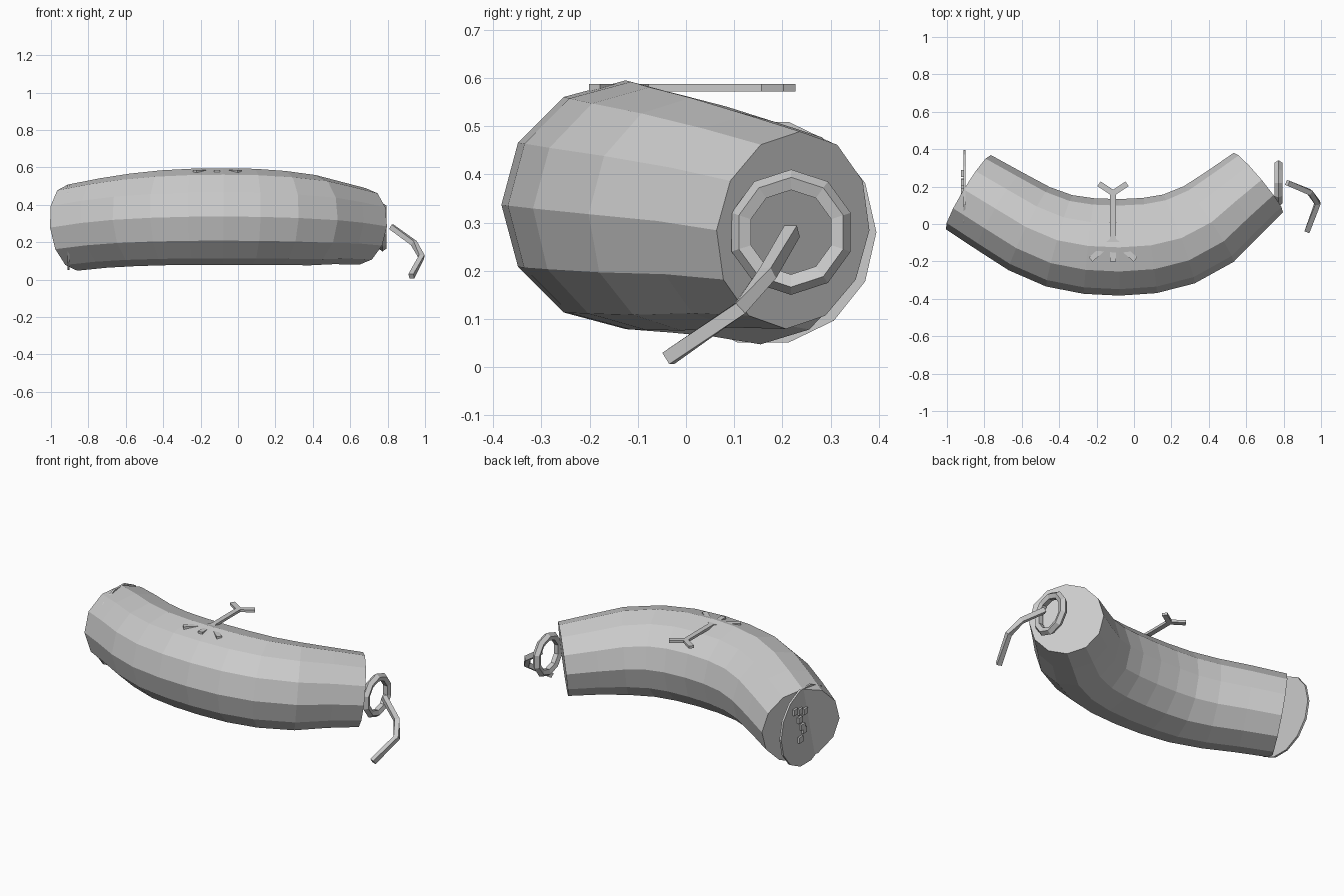
import bpy, bmesh, math
from mathutils import Vector, Matrix

cube = bpy.data.objects.get("Cube")
if cube:
    bpy.data.objects.remove(cube, do_unlink=True)

grey = bpy.data.materials.new("plain_grey")
grey.use_nodes = True
COLOUR = (0.6, 0.6, 0.6, 1)
grey.diffuse_color = COLOUR
grey.node_tree.nodes["Principled BSDF"].inputs["Base Color"].default_value = COLOUR


def finish(name, bm):
    """Turn a bmesh into a flat-shaded grey object."""
    bmesh.ops.recalc_face_normals(bm, faces=bm.faces)
    mesh = bpy.data.meshes.new(name)
    bm.to_mesh(mesh)
    bm.free()
    mesh.materials.append(grey)
    obj = bpy.data.objects.new(name, mesh)
    bpy.context.collection.objects.link(obj)
    return obj


def bridge(bm, a, b):
    n = len(a)
    for i in range(n):
        bm.faces.new((a[i], a[(i + 1) % n], b[(i + 1) % n], b[i]))


def sweep(name, path, radii, sides, turn=0.0):
    """Capped tube of rings set square to a path."""
    bm = bmesh.new()
    pts = [Vector(p) for p in path]
    rings = []
    for i, p in enumerate(pts):
        ahead = pts[min(i + 1, len(pts) - 1)]
        behind = pts[max(i - 1, 0)]
        t = (ahead - p).normalized() + (p - behind).normalized()
        side = t.cross(Vector((0, 0, 1))).normalized()
        up = side.cross(t).normalized()
        ring = []
        for k in range(sides):
            a = turn + math.tau * k / sides
            ring.append(bm.verts.new(p + radii[i] * (side * math.cos(a) + up * math.sin(a))))
        rings.append(ring)
    for a, b in zip(rings, rings[1:]):
        bridge(bm, a, b)
    bm.faces.new(rings[0])
    bm.faces.new(rings[-1])
    return finish(name, bm)


def box(bm, centre, size, angle=0.0):
    m = Matrix.Translation(centre) @ Matrix.Rotation(angle, 4, "Z") @ Matrix.Diagonal((*size, 1))
    bmesh.ops.create_cube(bm, size=1, matrix=m)


# Bent body: x, y, radius of each ring, with the height arching in the middle
stations = [(-.885, .17, .232), (-.72, .07, .24), (-.56, -.025, .248), (-.4, -.09, .254),
            (-.24, -.118, .257), (-.08, -.125, .258), (.085, -.115, .257),
            (.24, -.08, .252), (.4, 0, .242), (.53, .11, .222), (.665, .222, .206)]
path = [(x, y, .28 + .057 * (1 - abs((x + .09) / .78) ** 2.3)) for x, y, r in stations]
sweep("bent_body", path, [r for x, y, r in stations], 12)

# Thin disc at the right end
bm = bmesh.new()
place = Matrix.Translation((-.906, .16, .28)) @ Matrix.Rotation(math.pi / 2, 4, "Y")
bmesh.ops.create_cone(bm, cap_ends=True, segments=14, radius1=.235, radius2=.235,
                      depth=.012, matrix=place)
finish("end_disc", bm)

# Small raised blocks on the disc
bm = bmesh.new()
for y, z in [(.27, .405), (.222, .39), (.175, .375), (.225, .34), (.2, .29), (.185, .265), (.22, .22)]:
    box(bm, (-.917, y, z), (.016, .035, .035))
finish("disc_blocks", bm)

# Faceted ring in front of the left end
bm = bmesh.new()
loops = []
for i in range(10):
    a = math.tau * i / 10
    loop = []
    for k in range(5):
        b = math.tau * k / 5
        r = .1065 + .0235 * math.cos(b)
        loop.append(bm.verts.new((.7725 + .0235 * math.sin(b),
                                  .218 + r * math.sin(a), .28 + r * math.cos(a))))
    loops.append(loop)
for i in range(10):
    bridge(bm, loops[i], loops[(i + 1) % 10])
finish("end_ring", bm)

# Drooping fuse
sweep("fuse", [(.82, .22, .282), (.94, .17, .195), (.982, .112, .122), (.927, -.037, .018)],
      [.02] * 4, 4, math.pi / 4)

# Branching flat mark on top: a stem with two arms at either end
bm = bmesh.new()


def bar(start, end, width=.03):
    d = Vector(end) - Vector(start)
    mid = (Vector(start) + Vector(end)) / 2
    box(bm, (mid.x, mid.y, .5795), (d.length, width, .015), math.atan2(d.y, d.x))


MID = -.112
bar((MID, -.2), (MID, .175))
for s in (-1, 1):
    bar((MID, .165), (MID + s * .075, .215))
    bar((MID, -.085), (MID + s * .12, -.19))
finish("top_mark", bm)
